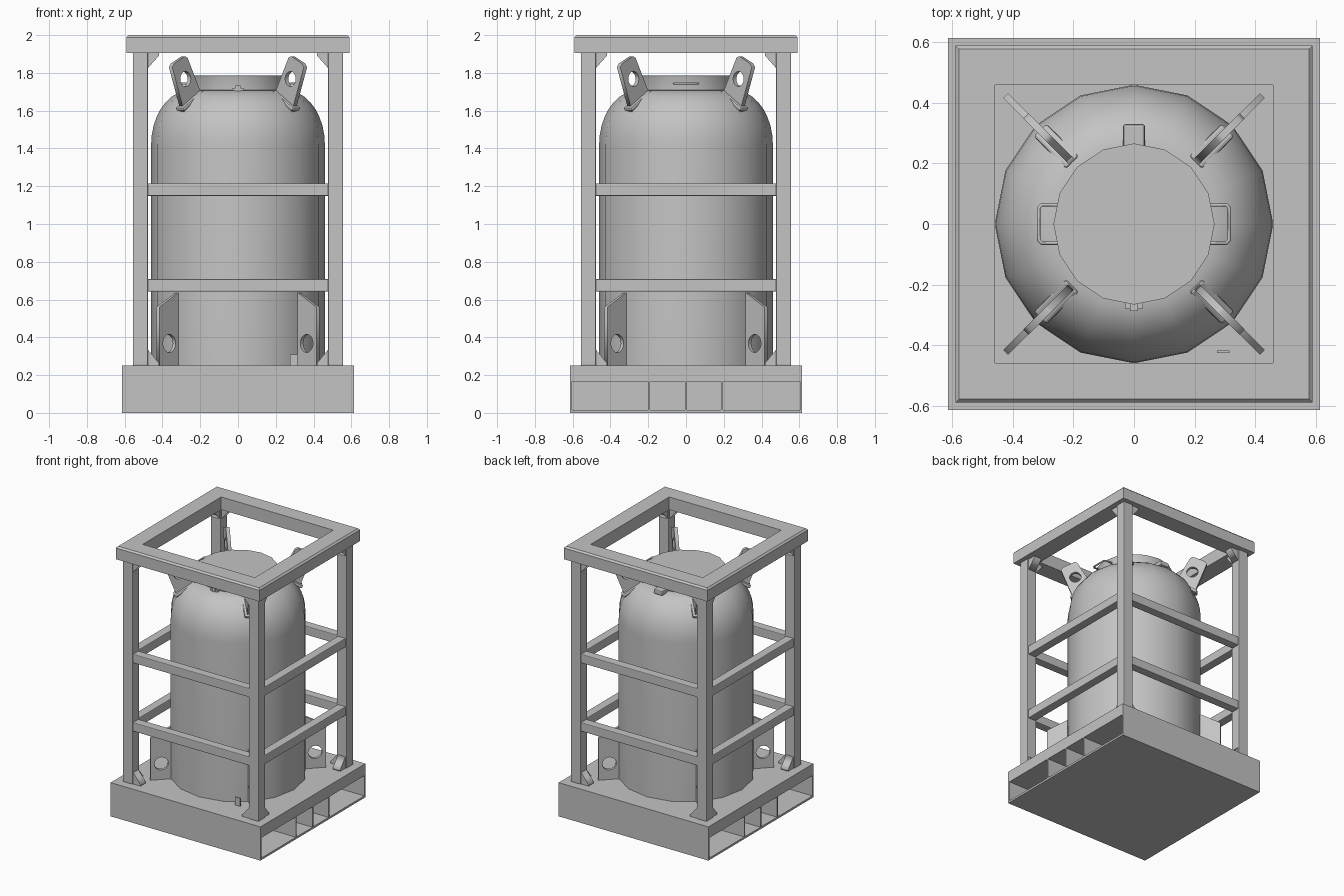
import bpy, bmesh, math
from math import pi, cos, sin, radians

cube = bpy.data.objects.get("Cube")
if cube:
    bpy.data.objects.remove(cube, do_unlink=True)

GREY = (0.55, 0.55, 0.55, 1.0)
metal = bpy.data.materials.new("grey_metal")
metal.use_nodes = True
metal.diffuse_color = GREY
metal.node_tree.nodes["Principled BSDF"].inputs["Base Color"].default_value = GREY


def add(name, data, loc=(0, 0, 0), rot=(0, 0, 0)):
    ob = bpy.data.objects.new(name, data)
    ob.location, ob.rotation_euler = loc, rot
    bpy.context.collection.objects.link(ob)
    data.materials.append(metal)
    return ob


def select(ob):
    bpy.ops.object.select_all(action="DESELECT")
    ob.select_set(True)
    bpy.context.view_layer.objects.active = ob


def box(name, loc, size, rot=(0, 0, 0), bevel=0):
    bm = bmesh.new()
    bmesh.ops.create_cube(bm, size=1)
    bmesh.ops.scale(bm, vec=size, verts=bm.verts)
    me = bpy.data.meshes.new(name)
    bm.to_mesh(me)
    bm.free()
    ob = add(name, me, loc, rot)
    if bevel:
        mod = ob.modifiers.new("bevel", "BEVEL")
        mod.width, mod.segments = bevel, 2
    return ob


def lathe(name, profile, sides, closed=False, turn=0.0):
    """Revolve (radius, z) points; a closed profile makes a ring."""
    bm = bmesh.new()
    rings = [[bm.verts.new((r * cos(turn + 2 * pi * i / sides),
                            r * sin(turn + 2 * pi * i / sides), z))
              for i in range(sides)] for r, z in profile]
    pairs = list(zip(rings, rings[1:]))
    if closed:
        pairs.append((rings[-1], rings[0]))
    else:
        bm.faces.new(rings[0])
        bm.faces.new(rings[-1])
    for a, b in pairs:
        for i in range(sides):
            j = (i + 1) % sides
            bm.faces.new((a[i], a[j], b[j], b[i]))
    bmesh.ops.recalc_face_normals(bm, faces=bm.faces)
    me = bpy.data.meshes.new(name)
    bm.to_mesh(me)
    bm.free()
    return add(name, me)


def plate(name, outline, thick, loc, angle, hole=None):
    """Upright plate, outline in (outward, z), with an optional round hole."""
    cu = bpy.data.curves.new(name, "CURVE")
    cu.dimensions, cu.fill_mode, cu.extrude = "2D", "BOTH", thick / 2
    loops = [outline]
    if hole:
        u, z, r = hole
        loops.append([(u + r * cos(k * pi / 8), z + r * sin(k * pi / 8)) for k in range(16)])
    for pts in loops:
        sp = cu.splines.new("POLY")
        sp.points.add(len(pts) - 1)
        for p, (u, z) in zip(sp.points, pts):
            p.co = (u, z, 0, 1)
        sp.use_cyclic_u = True
    ob = add(name, cu, loc, (pi / 2, 0, angle))
    select(ob)
    bpy.ops.object.convert(target="MESH")
    return ob


# Base with pockets open on both x ends
HALF = 0.615
box("base_deck", (0, 0, 0.2075), (2 * HALF, 2 * HALF, 0.085))
box("base_floor", (0, 0, 0.0075), (2 * HALF, 2 * HALF, 0.015))
for s, side in ((-1, "front"), (1, "back")):
    box(f"base_wall_{side}", (0, s * (HALF - 0.006), 0.09), (2 * HALF, 0.012, 0.15))
for i, y in enumerate((-0.195, 0, 0.19)):
    box(f"pocket_divider_{i}", (0, y, 0.09), (2 * HALF, 0.01, 0.15))
box("pocket_centre_wall", (0, 0, 0.09), (0.01, 2 * HALF - 0.02, 0.15))

# Top frame ring
top_profile = [(0.46, 1.905), (0.59, 1.905), (0.59, 1.988), (0.578, 2.0), (0.46, 2.0)]
lathe("top_frame", [(r * math.sqrt(2), z) for r, z in top_profile], 4, True, pi / 4)

# Corner posts and their gussets
for sx in (-1, 1):
    for sy in (-1, 1):
        box("corner_post", (sx * 0.517, sy * 0.517, 1.08), (0.08, 0.08, 1.66), bevel=0.006)
        for dx, dy in ((-sx, 0), (0, -sy)):
            at = (sx * 0.517 + dx * 0.04, sy * 0.517 + dy * 0.04, 0)
            ang = math.atan2(dy, dx)
            plate("foot_gusset", [(0, 0.25), (0.06, 0.25), (0.06, 0.262), (0, 0.335)], 0.06, at, ang)
            plate("head_gusset", [(0, 1.905), (0, 1.825), (0.06, 1.893), (0.06, 1.905)], 0.06, at, ang)

# Guard rails on all four sides
for z in (0.675, 1.182):
    for s in (-1, 1):
        box("rail_x", (0, s * 0.517, z), (0.96, 0.065, 0.066), bevel=0.005)
        box("rail_y", (s * 0.517, 0, z), (0.065, 0.96, 0.066), bevel=0.005)

# Vessel with domed shoulder and neck
shoulder = [(0.25 + 0.21 * cos(radians(a)), 1.42 + 0.29 * sin(radians(a))) for a in range(0, 91, 10)]
vessel = lathe("vessel", [(0.46, 0.25)] + shoulder, 16)
lid = lathe("lid", [(0.262, 1.68), (0.262, 1.775), (0.266, 1.785)], 16)
for ob in (vessel, lid):
    select(ob)
    bpy.ops.object.shade_smooth_by_angle(angle=radians(35))

# Lifting lugs, pads and tie-down lugs on the diagonals
upper = [(0.27, 1.66), (0.41, 1.58), (0.505, 1.83), (0.49, 1.85), (0.41, 1.888), (0.39, 1.88)]
lower = [(0.42, 0.25), (0.60, 0.25), (0.60, 0.56), (0.45, 0.64), (0.42, 0.64)]
for k in range(4):
    a = pi / 4 + k * pi / 2
    plate("lifting_lug", upper, 0.025, (0, 0, 0), a, (0.405, 1.768, 0.04))
    box("lug_pad", (0.36 * cos(a), 0.36 * sin(a), 1.652), (0.18, 0.06, 0.025),
        (0, radians(32), a), 0.01)
    plate("tie_down_lug", lower, 0.022, (0, 0, 0), a, (0.525, 0.368, 0.048))

# Lid handles
for s in (-1, 1):
    cu = bpy.data.curves.new("lid_handle", "CURVE")
    cu.dimensions, cu.bevel_depth, cu.bevel_resolution = "3D", 0.006, 1
    path = [(0.25, -0.063), (0.305, -0.063), (0.315, -0.053),
            (0.315, 0.053), (0.305, 0.063), (0.25, 0.063)]
    sp = cu.splines.new("POLY")
    sp.points.add(len(path) - 1)
    for p, (x, y) in zip(sp.points, path):
        p.co = (s * x, y, 1.745, 1)
    select(add("lid_handle", cu))
    bpy.ops.object.convert(target="MESH")

# Hinge, latch and small drain tab
box("hinge_block", (0, 0.29, 1.715), (0.072, 0.08, 0.035), bevel=0.008)
box("latch_bar", (0, -0.27, 1.71), (0.06, 0.02, 0.018))
box("latch_catch", (0, -0.275, 1.712), (0.025, 0.025, 0.042))
box("drain_tab", (0.295, -0.422, 0.28), (0.042, 0.008, 0.06))
